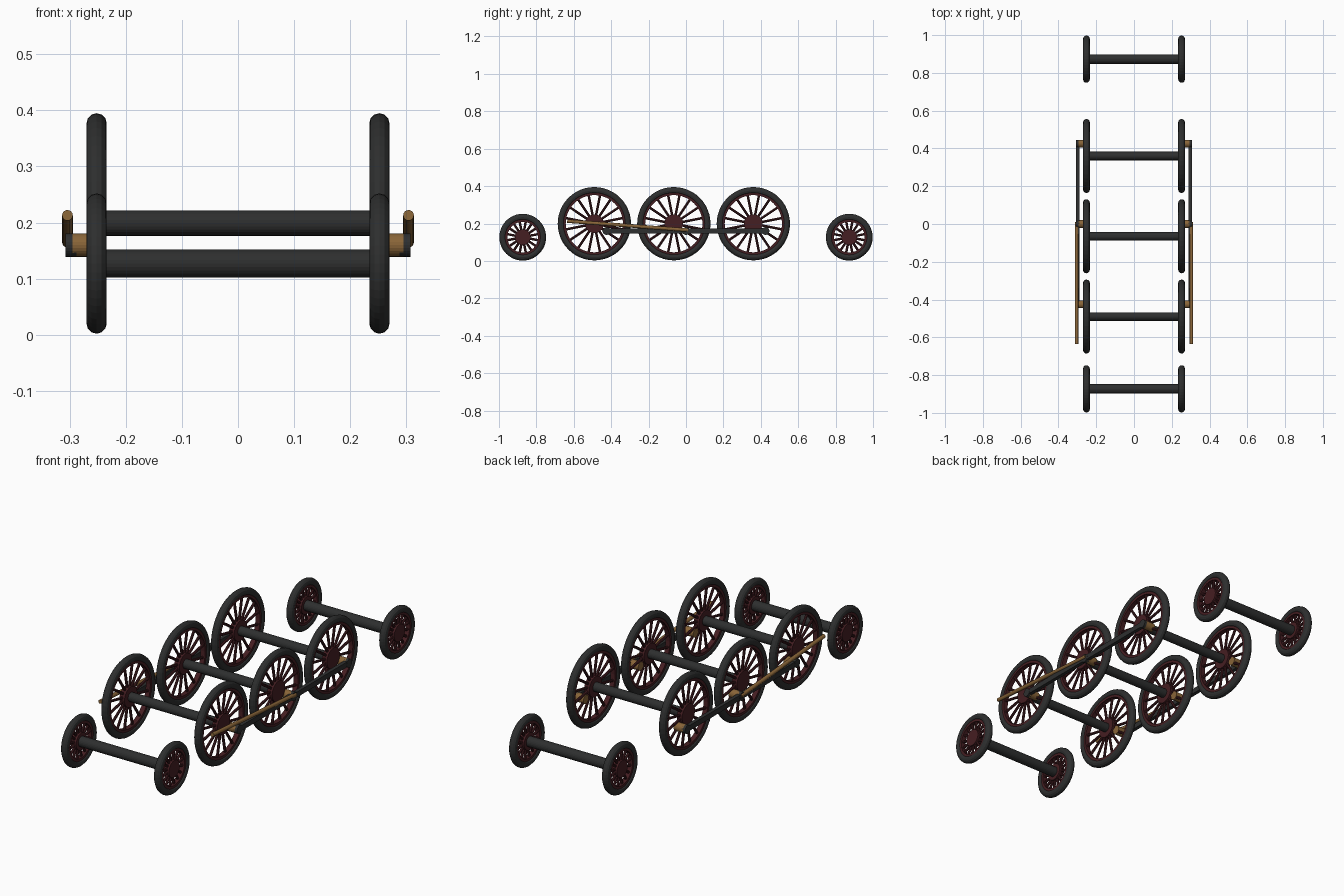
import bpy, bmesh, math
from mathutils import Vector, Matrix

if "Cube" in bpy.data.objects:
    bpy.data.objects.remove(bpy.data.objects["Cube"])


def material(name, rgb):
    m = bpy.data.materials.new(name)
    m.diffuse_color = (*rgb, 1)
    m.use_nodes = True
    m.node_tree.nodes["Principled BSDF"].inputs["Base Color"].default_value = m.diffuse_color
    return m


BLACK = material("black_iron", (0.027, 0.028, 0.028))
RED = material("dark_red", (0.060, 0.013, 0.016))
BRASS = material("brass", (0.25, 0.13, 0.04))


def finish(bm, name, mat):
    bmesh.ops.recalc_face_normals(bm, faces=bm.faces[:])
    me = bpy.data.meshes.new(name)
    bm.to_mesh(me)
    bm.free()
    me.materials.append(mat)
    ob = bpy.data.objects.new(name, me)
    bpy.context.collection.objects.link(ob)
    return ob


def add_bar(bm, a, b, r1, r2=None, sides=16):
    """Cylinder or cone between two points."""
    a, b = Vector(a), Vector(b)
    d = b - a
    mat = Matrix.Translation((a + b) / 2) @ d.to_track_quat('Z', 'Y').to_matrix().to_4x4()
    bmesh.ops.create_cone(bm, cap_ends=True, segments=sides, radius1=r1,
                          radius2=r1 if r2 is None else r2, depth=d.length, matrix=mat)


def bar(name, a, b, r, mat, sides=24):
    bm = bmesh.new()
    add_bar(bm, a, b, r, sides=sides)
    return finish(bm, name, mat)


def add_ring(bm, c, profile, segs):
    """Revolve a closed (x offset, radius) profile around the x axis."""
    rows = []
    for i in range(segs):
        t = 2 * math.pi * i / segs
        rows.append([bm.verts.new((c[0] + x, c[1] + r * math.cos(t), c[2] + r * math.sin(t)))
                     for x, r in profile])
    n = len(profile)
    for i in range(segs):
        p, q = rows[i], rows[(i + 1) % segs]
        for j in range(n):
            k = (j + 1) % n
            bm.faces.new((p[j], p[k], q[k], q[j]))


def wheel(name, c, radius, hub):
    c = Vector(c)
    minor = 0.018
    major = radius - minor
    # tyre
    bm = bmesh.new()
    prof = [(minor * math.cos(a), major + minor * math.sin(a))
            for a in (2 * math.pi * k / 12 for k in range(12))]
    add_ring(bm, c, prof, 48)
    finish(bm, name + "_tyre", BLACK)
    # rim, spokes and hub
    bm = bmesh.new()
    ri = major - minor - 0.007
    add_ring(bm, c, [(-0.012, ri), (0.012, ri), (0.012, major - 0.008), (-0.012, major - 0.008)], 48)
    add_bar(bm, c - Vector((0.014, 0, 0)), c + Vector((0.014, 0, 0)), hub, sides=32)
    for k in range(16):
        a = 2 * math.pi * (k + 0.5) / 16
        d = Vector((0, math.cos(a), math.sin(a)))
        add_bar(bm, c + d * hub * 0.6, c + d * (ri + 0.004), 0.0065, sides=8)
    finish(bm, name + "_spokes", RED)


DRIVE = {"front_drive": -0.49, "middle_drive": -0.065, "rear_drive": 0.36}
SMALL = {"leading": -0.873, "trailing": 0.873}
PIN_DY, PIN_Z = 0.065, 0.16

# axles and wheels
for table, radius, z, hub, axle in ((DRIVE, 0.196, 0.199, 0.05, 0.0225),
                                    (SMALL, 0.125, 0.127, 0.042, 0.025)):
    for name, y in table.items():
        bar(name + "_axle", (-0.245, y, z), (0.245, y, z), axle, BLACK)
        for side, s in (("left", -1), ("right", 1)):
            wheel(f"{name}_wheel_{side}", (s * 0.252, y, z), radius, hub)

# rods on both sides
for side, s in (("left", -1), ("right", 1)):
    for name, y in DRIVE.items():
        bar(f"{name}_crank_pin_{side}", (s * 0.245, y + PIN_DY, PIN_Z),
            (s * 0.295, y + PIN_DY, PIN_Z), 0.021, BRASS)
    ya, yb = DRIVE["front_drive"] + PIN_DY, DRIVE["rear_drive"] + PIN_DY
    bm = bmesh.new()
    bmesh.ops.create_cube(bm, size=1, matrix=Matrix.Translation((s * 0.297, (ya + yb) / 2, PIN_Z))
                          @ Matrix.Diagonal((0.018, yb - ya + 0.03, 0.026, 1)))
    for y in DRIVE.values():
        add_bar(bm, (s * 0.288, y + PIN_DY, PIN_Z), (s * 0.307, y + PIN_DY, PIN_Z), 0.021, sides=24)
    finish(bm, "coupling_rod_" + side, BLACK)
    bar("main_rod_" + side, (s * 0.304, DRIVE["middle_drive"] + PIN_DY + 0.01, PIN_Z + 0.005),
        (s * 0.304, -0.635, 0.213), 0.0095, BRASS, 16)
